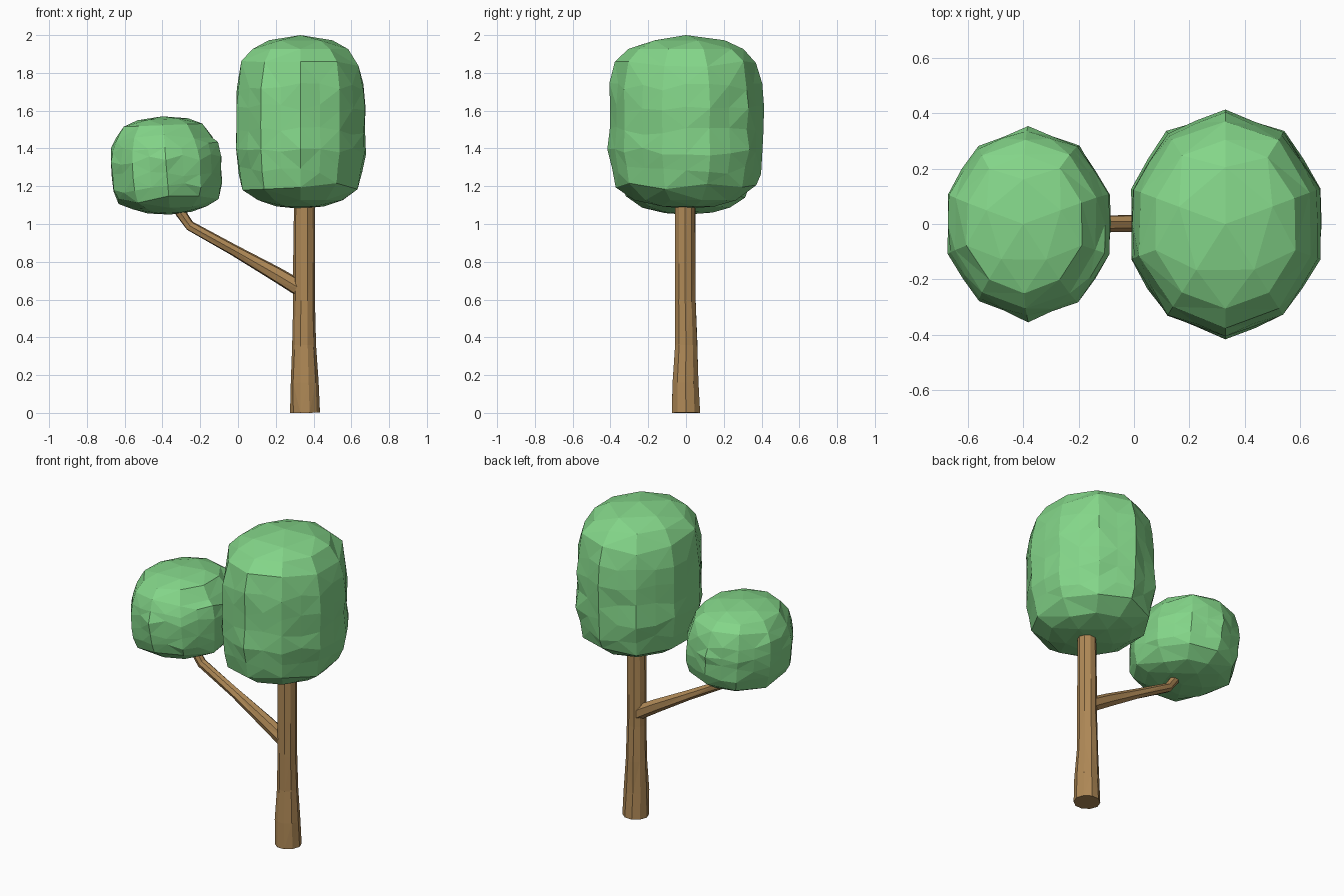
import bpy, bmesh, math, random
from mathutils import Vector

random.seed(7)
cube = bpy.data.objects.get("Cube")
if cube:
    bpy.data.objects.remove(cube)


def make_material(name, colour):
    mat = bpy.data.materials.new(name)
    mat.use_nodes = True
    mat.diffuse_color = colour
    mat.node_tree.nodes["Principled BSDF"].inputs["Base Color"].default_value = colour
    return mat


leaf = make_material("leaf green", (0.23, 0.67, 0.25, 1))
bark = make_material("bark brown", (0.43, 0.25, 0.094, 1))


def finish(bm, name, mat):
    bmesh.ops.recalc_face_normals(bm, faces=bm.faces)
    bmesh.ops.triangulate(bm, faces=bm.faces, quad_method='SHORT_EDGE')
    mesh = bpy.data.meshes.new(name)
    bm.to_mesh(mesh)
    bm.free()
    mesh.materials.append(mat)
    bpy.context.collection.objects.link(bpy.data.objects.new(name, mesh))


def loft(bm, rings):
    """Join rings of unequal vertex counts, each repeated up to the same length."""
    for low, high in zip(rings, rings[1:]):
        n = len(low)
        for j in range(n):
            k = (j + 1) % n
            corners = list(dict.fromkeys((low[j], low[k], high[k], high[j])))
            if len(corners) > 2:
                bm.faces.new(corners)


def canopy(name, centre, rx, ry, bottom, top, profile, lean=0.0, tilt=0.0):
    """Faceted ten-sided crown; profile holds height fraction, width fraction, sides."""
    bm = bmesh.new()
    height = top - bottom
    rings = []
    for t, width, sides in profile:
        step = 20 // sides
        ring = []
        for i in range(sides):
            j = i * step
            angle = math.radians(18 + 18 * j)
            # the extra vertices lie on the flats between the ten corners
            r = width * (0.955 if j % 2 else 1.0)
            r *= 1 - random.uniform(0, 0.035)
            dz = random.uniform(-0.022, 0.022) if 0.1 < t < 0.9 else 0
            x = rx * r * math.cos(angle)
            z = bottom + t * height + dz + tilt * x
            vert = bm.verts.new((centre + x + lean * (t - 0.5), ry * r * math.sin(angle), z))
            ring += [vert] * step
        rings.append(ring)
    loft(bm, rings)
    finish(bm, name, leaf)


def limb(name, points, sides, wobble=0.0):
    """Tapered faceted tube; points hold x, y, z and radius."""
    bm = bmesh.new()
    path = [Vector(p[:3]) for p in points]
    rings = []
    for i, p in enumerate(path):
        tangent = path[min(i + 1, len(path) - 1)] - path[max(i - 1, 0)]
        side = Vector((0, 1, 0))
        other = tangent.normalized().cross(side).normalized()
        ring = []
        for s in range(sides):
            a = math.tau * (s + 0.5) / sides
            r = points[i][3] * (1 + random.uniform(-wobble, wobble))
            ring.append(bm.verts.new(p + (side * math.cos(a) + other * math.sin(a)) * r))
        rings.append(ring)
    loft(bm, rings)
    bm.faces.new(rings[0])
    bm.faces.new(rings[-1])
    finish(bm, name, bark)


# Trunk, flared at the foot
limb("trunk", [(0.355, 0, 0, 0.079), (0.352, -0.003, 0.16, 0.073),
               (0.35, 0, 0.36, 0.062), (0.35, -0.004, 0.58, 0.058),
               (0.35, -0.004, 0.8, 0.057), (0.352, -0.005, 1.16, 0.055)], 10, 0.03)

# Side branch with an elbow below the small crown
limb("branch", [(0.35, 0, 0.645, 0.046), (0.2, 0, 0.735, 0.04),
                (-0.02, 0.003, 0.86, 0.031), (-0.255, 0, 0.99, 0.028),
                (-0.305, 0, 1.06, 0.028), (-0.34, 0, 1.13, 0.025)], 7, 0.08)

# Tall crown on the trunk
canopy("large_canopy", 0.33, 0.362, 0.415, 1.08, 2.0, [
    (0, 0, 1), (0.015, 0.38, 5), (0.05, 0.66, 10), (0.13, 0.9, 10), (0.22, 0.96, 20),
    (0.33, 1.01, 20), (0.45, 0.99, 20), (0.58, 1.0, 20), (0.7, 0.98, 20),
    (0.83, 0.91, 10), (0.92, 0.74, 10), (0.97, 0.5, 5), (1, 0, 1)])

# Smaller, leaning crown on the branch
canopy("small_canopy", -0.38, 0.308, 0.352, 1.05, 1.57, [
    (0, 0, 1), (0.02, 0.4, 5), (0.07, 0.68, 10), (0.16, 0.91, 10), (0.28, 0.98, 20),
    (0.42, 1.0, 20), (0.56, 1.01, 20), (0.68, 0.97, 20), (0.8, 0.89, 10),
    (0.91, 0.72, 10), (0.97, 0.46, 5), (1, 0, 1)], lean=-0.04, tilt=0.04)
